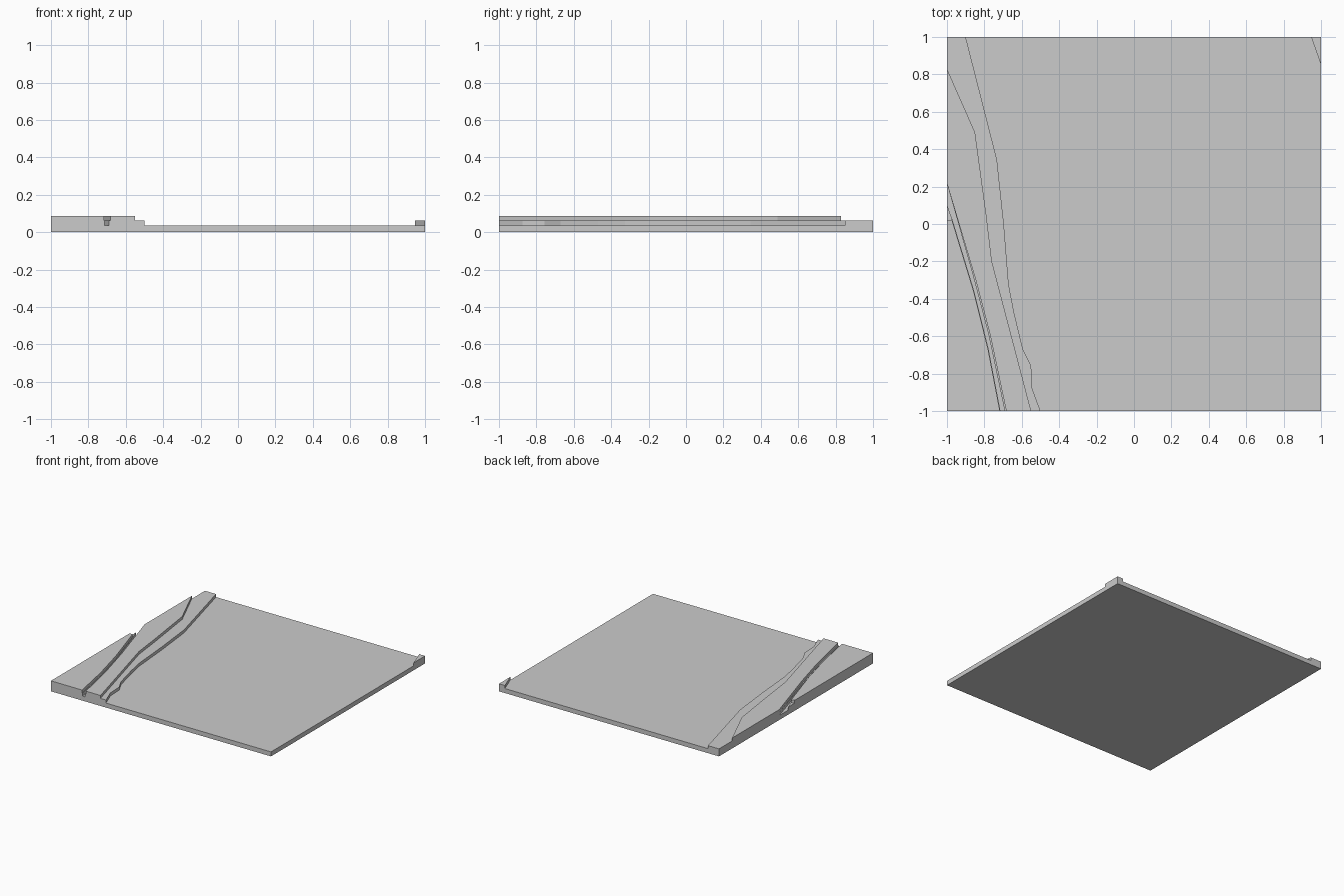
import bpy
import bmesh

old = bpy.data.objects.get("Cube")
if old:
    bpy.data.objects.remove(old, do_unlink=True)

stone = bpy.data.materials.new("plain grey")
stone.use_nodes = True
grey = (0.6, 0.6, 0.6, 1)
stone.diffuse_color = grey
stone.node_tree.nodes["Principled BSDF"].inputs["Base Color"].default_value = grey

# Heights of the three stacked terraces
FLOOR, MIDDLE, TOP = 0.037, 0.062, 0.086


def slab(name, outline, bottom, top):
    """Extrude a plan outline into a flat-sided terrace."""
    bm = bmesh.new()
    face = bm.faces.new([bm.verts.new((x, y, bottom)) for x, y in outline])
    result = bmesh.ops.extrude_face_region(bm, geom=[face], use_keep_orig=True)
    for item in result["geom"]:
        if isinstance(item, bmesh.types.BMVert):
            item.co.z = top
    bmesh.ops.recalc_face_normals(bm, faces=bm.faces)
    mesh = bpy.data.meshes.new(name)
    bm.to_mesh(mesh)
    bm.free()
    mesh.materials.append(stone)
    obj = bpy.data.objects.new(name, mesh)
    bpy.context.collection.objects.link(obj)
    return obj


def shifted(path, dx):
    """Move a path sideways, keeping points on the tile border."""
    return [(x if x <= -1 else x + dx, y) for x, y in path]


# Contour lines, each running from back to front
middle_edge = [(-0.9, 1), (-0.733, 0.345), (-0.696, 0), (-0.67, -0.325),
               (-0.642, -0.47), (-0.594, -0.67), (-0.55, -0.757),
               (-0.546, -0.875), (-0.5, -1)]
top_edge = [(-1, 0.83), (-0.85, 0.49), (-0.79, 0.05), (-0.76, -0.2), (-0.55, -1)]
channel_inner = [(-1, 0.217), (-0.846, -0.3), (-0.77, -0.59), (-0.683, -1)]
channel_outer = [(-0.974, 0.024), (-0.857, -0.36), (-0.78, -0.67), (-0.717, -1)]

# Base plate
slab("base_plate", [(-1, -1), (1, -1), (1, 1), (-1, 1)], 0, FLOOR)

# Bank between the channel and the plain, in two steps
lower_channel = shifted(channel_inner, -0.008)
slab("middle_bank", [(-1, 1)] + middle_edge + lower_channel[::-1], FLOOR, MIDDLE)
slab("top_bank", top_edge + channel_inner[::-1], MIDDLE, TOP)

# Far bank in the corner beyond the channel
slab("far_middle_bank", [(-1, -1), (-1, 0.105), (-0.985, 0.06)]
     + shifted(channel_outer, 0.003), FLOOR, MIDDLE)
slab("far_top_bank", [(-1, -1), (-1, 0.018)] + channel_outer, MIDDLE, TOP)

# Small rise in the opposite corner
slab("corner_rise", [(0.947, 1), (1, 0.85), (1, 1)], FLOOR, MIDDLE)
